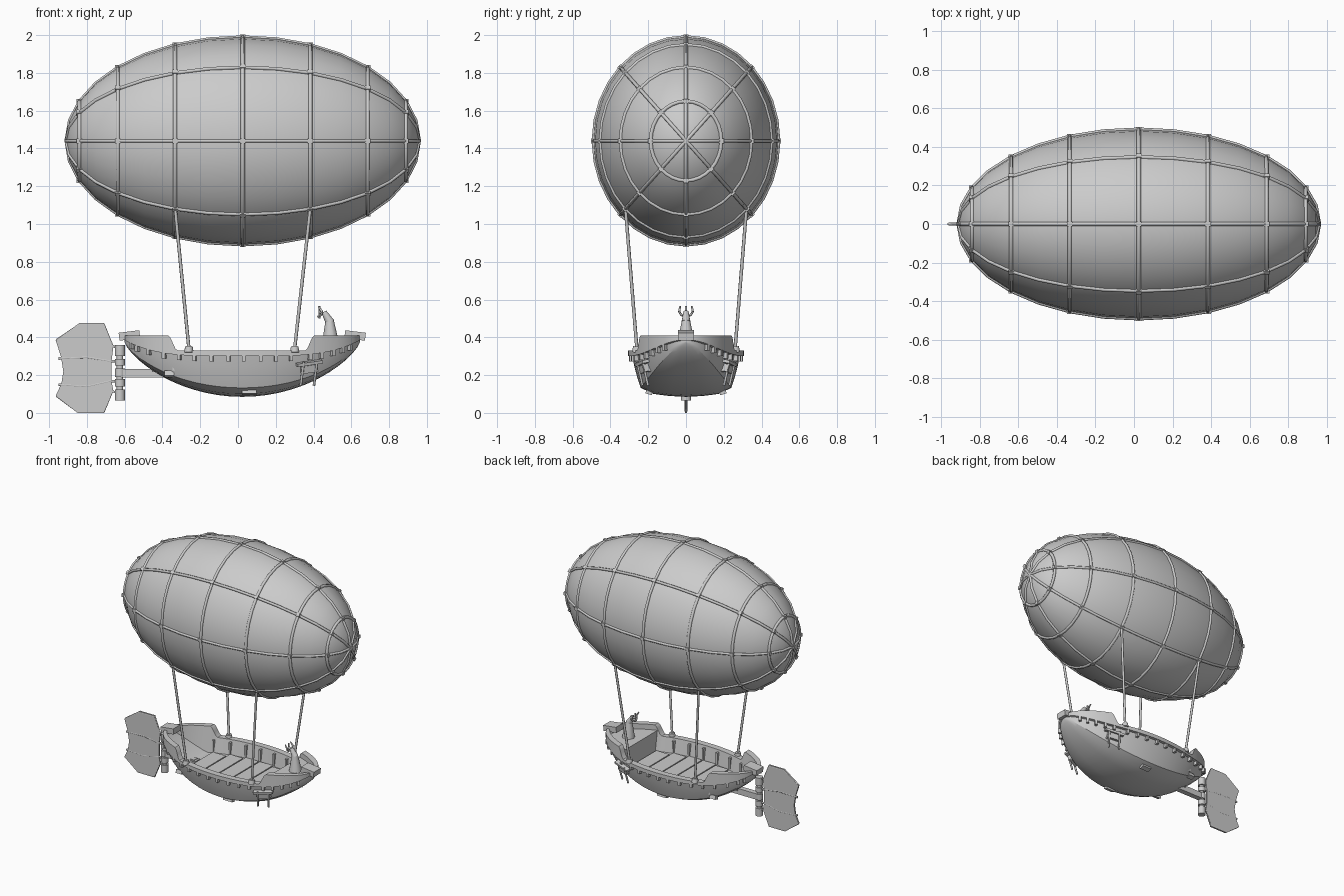
import bpy, bmesh, math
from math import sin, cos, pi, radians
from mathutils import Vector

if "Cube" in bpy.data.objects:
    bpy.data.objects.remove(bpy.data.objects["Cube"])


def mesh_obj(name, bm, angle=30):
    bmesh.ops.recalc_face_normals(bm, faces=bm.faces)
    me = bpy.data.meshes.new(name)
    bm.to_mesh(me)
    bm.free()
    ob = bpy.data.objects.new(name, me)
    bpy.context.collection.objects.link(ob)
    select(ob)
    bpy.ops.object.shade_smooth_by_angle(angle=radians(angle))
    return ob


def select(ob):
    bpy.ops.object.select_all(action='DESELECT')
    ob.select_set(True)
    bpy.context.view_layer.objects.active = ob


def box(name, loc, size, rot=(0, 0, 0)):
    bm = bmesh.new()
    bmesh.ops.create_cube(bm, size=1)
    bmesh.ops.scale(bm, vec=size, verts=bm.verts)
    ob = mesh_obj(name, bm)
    ob.location, ob.rotation_euler = loc, rot
    return ob


def rod(name, a, b, r1, r2=None, seg=12):
    a, b = Vector(a), Vector(b)
    bm = bmesh.new()
    bmesh.ops.create_cone(bm, cap_ends=True, segments=seg, radius1=r1,
                          radius2=r1 if r2 is None else r2, depth=(b - a).length)
    ob = mesh_obj(name, bm, 50)
    ob.location = (a + b) / 2
    ob.rotation_euler = (b - a).to_track_quat('Z', 'Y').to_euler()
    return ob


def tube(name, pts, r, closed=False):
    cu = bpy.data.curves.new(name, 'CURVE')
    cu.dimensions, cu.bevel_depth, cu.bevel_resolution = '3D', r, 1
    cu.use_fill_caps = True
    sp = cu.splines.new('POLY')
    sp.points.add(len(pts) - 1)
    for p, q in zip(sp.points, pts):
        p.co = (*q, 1)
    sp.use_cyclic_u = closed
    ob = bpy.data.objects.new(name, cu)
    bpy.context.collection.objects.link(ob)
    select(ob)
    bpy.ops.object.convert(target='MESH')


# gas envelope with its rings, meridians and joints
def env(lat, lon):
    return Vector((0.025 + 0.935 * cos(lat), 0.49 * sin(lat) * cos(lon), 1.44 + 0.55 * sin(lat) * sin(lon)))


bm = bmesh.new()
bmesh.ops.create_uvsphere(bm, u_segments=32, v_segments=16, radius=1)
for v in bm.verts:
    x, y, z = v.co
    v.co = (0.025 + 0.935 * z, 0.49 * x, 1.44 + 0.55 * y)
mesh_obj("envelope", bm, 60)
for i in range(1, 8):
    lat = i * pi / 8
    tube("envelope_ring", [env(lat, j * pi / 16) for j in range(32)], 0.011, True)
    for j in range(8):
        box("rib_joint", env(lat, j * pi / 4), (0.03, 0.025, 0.025), (j * pi / 4, 0, 0))
for j in range(4):
    tube("envelope_meridian", [env(i * pi / 16, j * pi / 4) for i in range(32)], 0.01, True)

# hull shape functions
SIDE = [(0, 0), (.3, .02), (.6, .07), (.84, .22), (.9, .45), (.96, .75), (1, 1)]


def un(x):
    return max(-1, min(1, (x - 0.0225) / 0.6225))


def width(x):
    return 0.285 * (1 - un(x) ** 2) ** 0.55


def keel(x):
    return 0.085 + 0.29 * (1 - (1 - un(x) ** 2) ** 0.75)


def sheer(x):
    return 0.30 + 0.085 * un(x) ** 4


def top(x):
    t = max((-0.32 - x) / 0.05, (x - 0.355) / 0.05)
    t = max(0, min(1, t))
    return 0.33 + 0.08 * t * t * (3 - 2 * t)


def deck(x):
    return min(max(0.22 if x < 0.385 else 0.37, keel(x) + 0.04), top(x) - 0.008)


def side_y(x, z):
    h = (z - keel(x)) / (sheer(x) - keel(x))
    for (y0, h0), (y1, h1) in zip(SIDE, SIDE[1:]):
        if h <= h1:
            return width(x) * (y0 + (y1 - y0) * max(0, h - h0) / (h1 - h0))
    return width(x)


# hull: one loft including lip, bulwark and decks
xs = [0.0225 - 0.6225 * cos(i * pi / 30) for i in range(31)]
xs += [-0.37 + 0.0125 * i for i in range(5)] + [0.355 + 0.0125 * i for i in range(5)] + [0.3845, 0.3855]
bm = bmesh.new()
rings = []
for x in sorted(xs):
    w, k, s = width(x), keel(x), sheer(x)
    half = [(y * w, k + h * (s - k)) for y, h in SIDE]
    inner = max(0.006, w - 0.025)
    half += [(w + 0.022, s), (w + 0.022, top(x)), (inner, top(x)),
             (max(0.004, min(inner, side_y(x, deck(x)) - 0.025)), deck(x)), (0, deck(x))]
    full = half + [(-y, z) for y, z in half[-2:0:-1]]
    rings.append([bm.verts.new((x, y, z)) for y, z in full])
for a, b in zip(rings, rings[1:]):
    for i in range(len(a)):
        j = (i + 1) % len(a)
        bm.faces.new((a[i], a[j], b[j], b[i]))
bm.faces.new(rings[0])
bm.faces.new(rings[-1])
bmesh.ops.remove_doubles(bm, verts=bm.verts, dist=1e-5)
mesh_obj("hull", bm, 28)

# deck planks and inner frames
for i in range(7):
    x = -0.4 + 0.12 * i
    w = min(side_y(x - 0.055, 0.22), side_y(x + 0.055, 0.22)) - 0.03
    box("deck_plank", (x, 0, 0.222), (0.112, 2 * w, 0.012))
    for s in (-1, 1):
        xf = x + 0.06
        if xf < 0.36:
            box("inner_frame", (xf, s * (width(xf) - 0.036), 0.27), (0.014, 0.03, 0.09))

for s in (-1, 1):
    # teeth under the lip
    for x in (-0.56, -0.53, -0.47, -0.39, -0.31, -0.23, -0.14, -0.05, 0.03, 0.12, 0.2, 0.28, 0.38, 0.44, 0.5, 0.55, 0.59):
        ang = math.atan2(width(x + 0.01) - width(x - 0.01), 0.02)
        box("lip_tooth", (x, s * (width(x) + 0.003), sheer(x) - 0.012), (0.018, 0.03, 0.032), (0, 0, s * ang))
    # suspension ropes
    for lat, x in ((5, -0.26), (3, 0.3)):
        foot = (x, s * 0.26, 0.34)
        rod("suspension_rope", foot, env(lat * pi / 8, s * pi / 4 if s < 0 else -pi / 4)
            if s > 0 else env(lat * pi / 8, -3 * pi / 4), 0.009, seg=8)
        rod("rope_foot", (x, s * 0.262, 0.32), (x, s * 0.26, 0.352), 0.025, 0.02)
    # side frame with prongs
    y = side_y(0.375, 0.24)
    tilt = (s * -0.2, radians(-8), s * -0.3)
    box("side_frame_top", (0.375, s * (y + 0.015), 0.265), (0.14, 0.05, 0.016), tilt)
    box("side_frame_block", (0.375, s * (y + 0.005), 0.235), (0.09, 0.04, 0.04), tilt)
    for x in (0.34, 0.41):
        yy = side_y(x, 0.22)
        rod("side_prong", (x + 0.008, s * (yy + 0.04), 0.27), (x - 0.008, s * (yy + 0.012), 0.145), 0.007, seg=8)
        rod("side_prong_arm", (x, s * (yy - 0.01), 0.225), (x, s * (yy + 0.03), 0.225), 0.008, seg=8)
    # small hull hatches
    for x, z, l in ((0.06, 0.112, 0.075), (-0.365, 0.205, 0.05)):
        box("hull_hatch", (x, s * side_y(x, z), z), (l, 0.035, 0.028), (s * 0.3, 0, 0))

# stem and stern brackets
for x, s in ((-0.575, -1), (0.62, 1)):
    box("end_bracket", (x, 0, 0.41), (0.11, 0.085, 0.042), (0, s * radians(7), 0))

# bow post with fork
rod("bow_post", (0.49, 0, 0.37), (0.485, 0, 0.49), 0.045, 0.022)
rod("bow_neck", (0.487, 0, 0.48), (0.455, 0, 0.535), 0.024, 0.014)
rod("fork_stem", (0.475, 0, 0.515), (0.43, 0, 0.535), 0.009, seg=8)
tube("fork", [(0.425 + 0.02 * abs(cos(a)), 0.035 * cos(a), 0.54 + 0.03 * sin(a))
              for a in [pi + i * pi / 8 for i in range(9)]], 0.006)
for y in (-0.035, 0.035):
    rod("fork_tip", (0.445, y, 0.535), (0.425, y * 0.9, 0.565), 0.007, 0.004, 8)
rod("fork_pin", (0.432, 0, 0.5), (0.432, 0, 0.565), 0.006, seg=8)

# rudder arm and hinge post
box("rudder_arm", (-0.49, 0, 0.21), (0.26, 0.04, 0.045))
rod("rudder_post", (-0.625, 0, 0.07), (-0.625, 0, 0.355), 0.017)
for z0, z1 in ((0.065, 0.125), (0.14, 0.18), (0.19, 0.235), (0.25, 0.285), (0.3, 0.36)):
    rod("hinge_sleeve", (-0.625, 0, z0), (-0.625, 0, z1), 0.027)


# rudder fan: three thin panels, ribs and hinge links
def panel(name, pts, t=0.006):
    bm = bmesh.new()
    f = bm.faces.new([bm.verts.new((x, -t, z)) for x, z in pts])
    g = bmesh.ops.extrude_face_region(bm, geom=[f])["geom"]
    bmesh.ops.translate(bm, vec=(0, 2 * t, 0), verts=[v for v in g if isinstance(v, bmesh.types.BMVert)])
    mesh_obj(name, bm)


panel("rudder_panel_top", [(-.66, .35), (-.71, .475), (-.84, .475), (-.965, .385), (-.935, .29), (-.8, .295), (-.67, .27)])
panel("rudder_panel_middle", [(-.67, .27), (-.8, .29), (-.935, .285), (-.925, .22), (-.935, .155), (-.8, .14), (-.67, .17)])
panel("rudder_panel_bottom", [(-.67, .17), (-.8, .14), (-.935, .155), (-.965, .09), (-.85, 0), (-.71, 0), (-.66, .12)])
tube("rudder_rib_upper", [(-.62, 0, .27), (-.68, 0, .275), (-.8, 0, .295), (-.95, 0, .288)], 0.008)
tube("rudder_rib_lower", [(-.62, 0, .165), (-.68, 0, .168), (-.8, 0, .14), (-.95, 0, .15)], 0.008)
tube("rudder_rib_top", [(-.62, 0, .34), (-.665, 0, .355), (-.71, 0, .467), (-.84, 0, .467), (-.96, 0, .385)], 0.007)
tube("rudder_rib_bottom", [(-.62, 0, .1), (-.665, 0, .115), (-.71, 0, .008), (-.85, 0, .008), (-.96, 0, .09)], 0.007)
